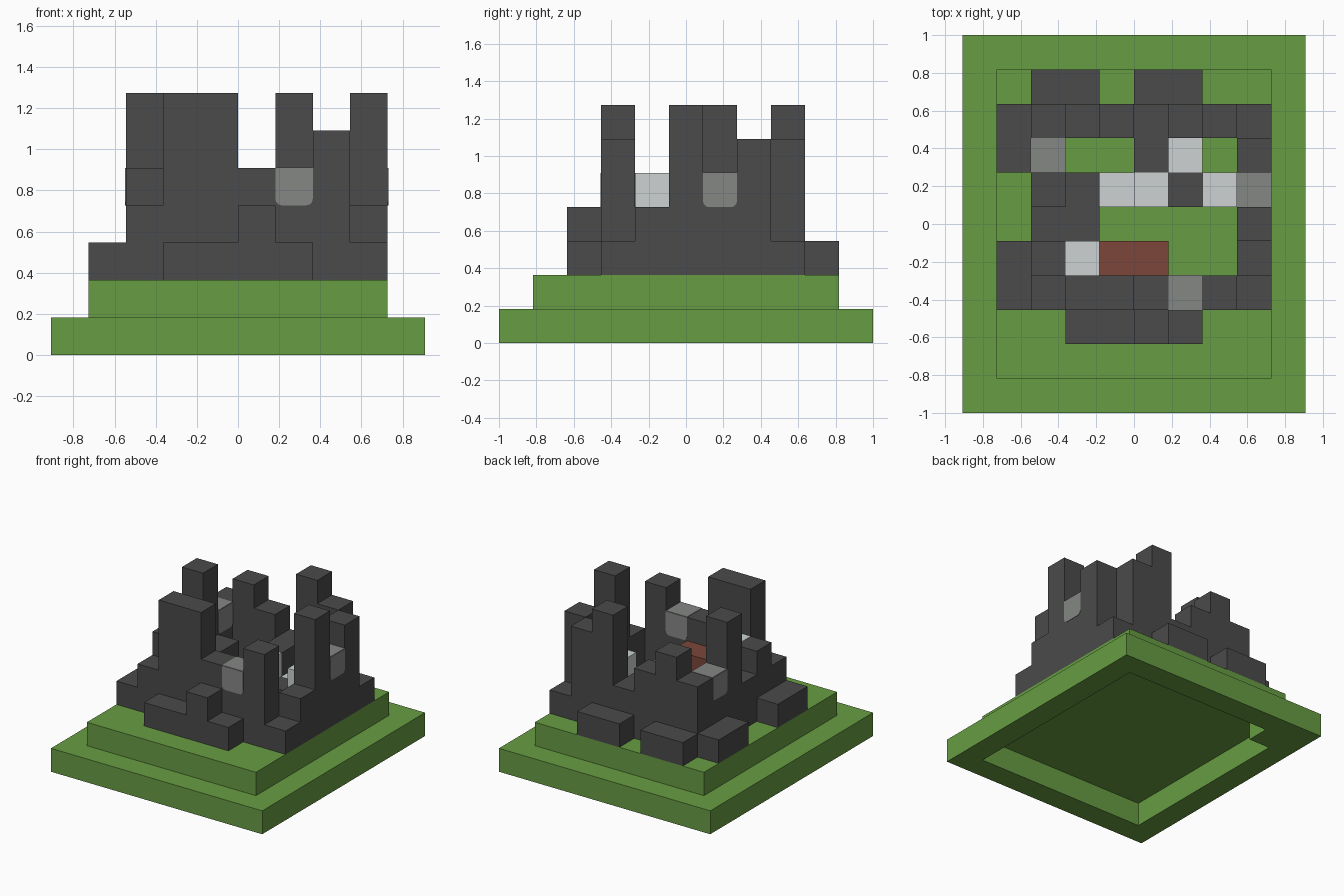
import bpy, bmesh

if "Cube" in bpy.data.objects:
    bpy.data.objects.remove(bpy.data.objects["Cube"])

U = 2 / 11                      # edge of one block
X0, Y0, Z0 = -4 * U, -4.5 * U, 2 * U   # corner of the building plot


def material(name, rgb):
    m = bpy.data.materials.new(name)
    m.diffuse_color = (*rgb, 1)
    m.use_nodes = True
    m.node_tree.nodes["Principled BSDF"].inputs["Base Color"].default_value = m.diffuse_color
    return m


GREEN = material("grass green", (0.137, 0.335, 0.056))
DARK = material("dark stone", (0.069, 0.069, 0.069))
GREY = material("worn grey", (0.235, 0.242, 0.235))
PALE = material("pale grey", (0.61, 0.65, 0.65))
RED = material("brick red", (0.2, 0.062, 0.042))


def finish(name, bm, mat, recalc=True):
    bmesh.ops.remove_doubles(bm, verts=bm.verts, dist=1e-5)
    if recalc:
        bmesh.ops.recalc_face_normals(bm, faces=bm.faces)
    me = bpy.data.meshes.new(name)
    bm.to_mesh(me)
    bm.free()
    me.materials.append(mat)
    ob = bpy.data.objects.new(name, me)
    bpy.context.collection.objects.link(ob)
    return ob


def box(name, lo, hi, mat):
    bm = bmesh.new()
    bmesh.ops.create_cube(bm, size=1)
    for v in bm.verts:
        v.co = [(a + b) / 2 + c * (b - a) for a, b, c in zip(lo, hi, v.co)]
    return finish(name, bm, mat)


def block(name, i, j, k0, k1, mat, wide=1):
    """Block on plot cell (i, j) from level k0 to k1."""
    lo = (X0 + i * U, Y0 + j * U, Z0 + k0 * U)
    return box(name, lo, (lo[0] + wide * U, lo[1] + U, Z0 + k1 * U), mat)


# Lower terrace: a frame whose opening keeps one corner cell filled
bm = bmesh.new()
outer = [(-1, -1), (9, -1), (9, 10), (-1, 10)]
inner = [(0, 0), (8, 0), (8, 9), (1, 9), (1, 8), (0, 8)]
edges = []
for loop in (outer, inner):
    vs = [bm.verts.new((X0 + a * U, Y0 + b * U, 0)) for a, b in loop]
    edges += [bm.edges.new((vs[n - 1], vs[n])) for n in range(len(vs))]
bmesh.ops.triangle_fill(bm, edges=edges, use_beauty=True, normal=(0, 0, -1))
ext = bmesh.ops.extrude_face_region(bm, geom=list(bm.faces), use_keep_orig=True)
for v in ext["geom"]:
    if isinstance(v, bmesh.types.BMVert):
        v.co.z = U
finish("lower_terrace", bm, GREEN)
box("upper_terrace", (X0, Y0, U), (-X0, -Y0, Z0), GREEN)

# Ruined stone walls: block heights, rows listed from back to front
PLAN = ["01101100",
        "13432541",
        "13002004",
        "05200103",
        "02200005",
        "13200002",
        "12553341",
        "00112100",
        "00000000"][::-1]


def height(i, j):
    return int(PLAN[j][i]) if 0 <= i < 8 and 0 <= j < 9 else 0


SIDES = [(0, -1), (1, 0), (0, 1), (-1, 0)]
bm = bmesh.new()


def quad(*pts):
    bm.faces.new([bm.verts.new((X0 + a * U, Y0 + b * U, Z0 + c * U)) for a, b, c in pts])


for j in range(9):
    for i in range(8):
        h = height(i, j)
        if not h:
            continue
        ring = [(i, j), (i + 1, j), (i + 1, j + 1), (i, j + 1)]
        quad(*[(a, b, h) for a, b in ring])
        for n, (dx, dy) in enumerate(SIDES):
            (a, b), (c, d) = ring[n], ring[(n + 1) % 4]
            for k in range(height(i + dx, j + dy), h):
                quad((a, b, k), (c, d, k), (c, d, k + 1), (a, b, k + 1))
bmesh.ops.remove_doubles(bm, verts=bm.verts, dist=1e-5)
bmesh.ops.dissolve_limit(bm, angle_limit=0.01, verts=bm.verts, edges=bm.edges)
finish("stone_walls", bm, DARK, recalc=False)

# Worn grey facing on three wall-top stones: rounded lower corners on each open side
T = 0.003                       # facing thickness
R = 0.17                        # corner radius in blocks
low = [(0, R), (R * 0.13, R * 0.5), (R * 0.5, R * 0.13), (R, 0)]
outline = low + [(1 - a, b) for a, b in reversed(low)] + [(1, 1), (0, 1)]
for n, (i, j) in enumerate([(5, 2), (7, 5), (1, 6)]):
    x, y, z = X0 + i * U, Y0 + j * U, Z0 + 3 * U
    box(f"grey_cap_{n + 1}", (x, y, z), (x + U, y + U, z + T), GREY)
    for s, (dx, dy) in enumerate(SIDES):
        if height(i + dx, j + dy) >= 3:
            continue
        bm = bmesh.new()
        cx, cy = x + U / 2, y + U / 2
        rims = []
        for off in (U / 2 - T, U / 2 + T):
            rims.append([bm.verts.new((cx + dx * off - dy * (a - 0.5) * U,
                                       cy + dy * off + dx * (a - 0.5) * U,
                                       z - U + b * U)) for a, b in outline])
            bm.faces.new(rims[-1])
        for m in range(len(outline)):
            bm.faces.new((rims[0][m - 1], rims[0][m], rims[1][m], rims[1][m - 1]))
        finish(f"grey_facing_{n + 1}_{s + 1}", bm, GREY)

# Pale stones inside the courtyard
for n, (i, j, k0, k1) in enumerate([(2, 3, 2, 3), (3, 5, 0, 1), (4, 5, 0, 2),
                                    (6, 5, 0, 2), (5, 6, 0, 1)]):
    block(f"pale_stone_{n + 1}", i, j, k0, k1, PALE)

# Red brick plinth
block("red_plinth", 3, 3, 0, 2, RED, wide=2)
